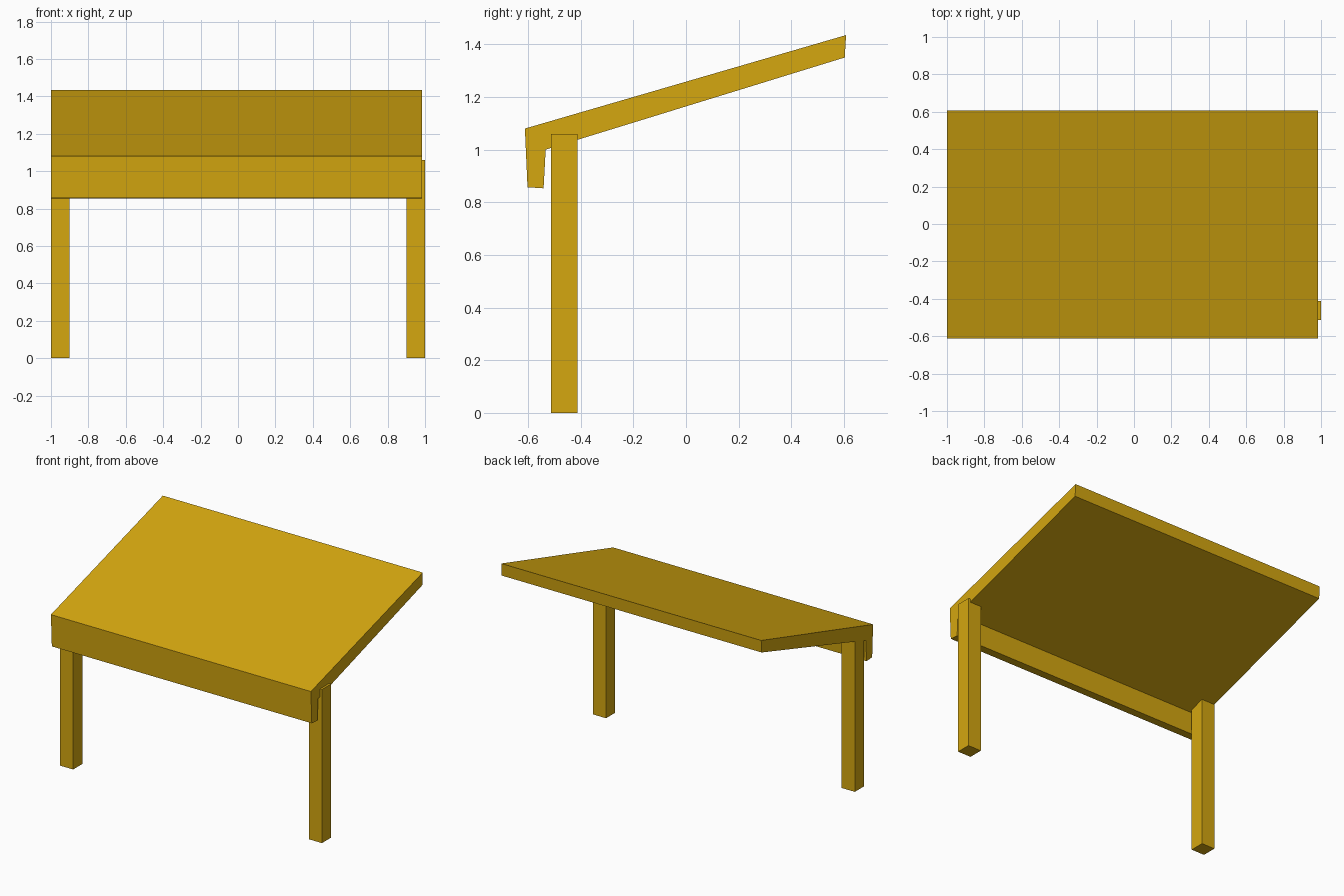
import bpy

if "Cube" in bpy.data.objects:
    bpy.data.objects.remove(bpy.data.objects["Cube"])

yellow = bpy.data.materials.new("golden_yellow")
yellow.diffuse_color = (0.66, 0.385, 0.005, 1)
yellow.use_nodes = True
yellow.node_tree.nodes["Principled BSDF"].inputs["Base Color"].default_value = yellow.diffuse_color


def extrude_x(name, profile, x0, x1):
    """Solid made from a (y, z) outline swept from x0 to x1."""
    n = len(profile)
    verts = [(x, y, z) for x in (x0, x1) for y, z in profile]
    faces = [tuple(reversed(range(n))), tuple(range(n, 2 * n))]
    faces += [(i, (i + 1) % n, n + (i + 1) % n, n + i) for i in range(n)]
    mesh = bpy.data.meshes.new(name)
    mesh.from_pydata(verts, [], faces)
    mesh.materials.append(yellow)
    obj = bpy.data.objects.new(name, mesh)
    bpy.context.collection.objects.link(obj)
    return obj


# Sloping roof slab with a tapered lip hanging along its front edge
roof = [(-0.612, 1.08), (-0.602, 0.857), (-0.541, 0.853), (-0.533, 1.0),
        (0.603, 1.35), (0.608, 1.435)]
extrude_x("sloping_roof", roof, -1.0, 0.985)

# Two square posts behind the lip
post = [(-0.513, 0), (-0.413, 0), (-0.413, 1.06), (-0.513, 1.06)]
for name, x in (("left_post", -1.0), ("right_post", 0.9)):
    extrude_x(name, post, x, x + 0.1)
